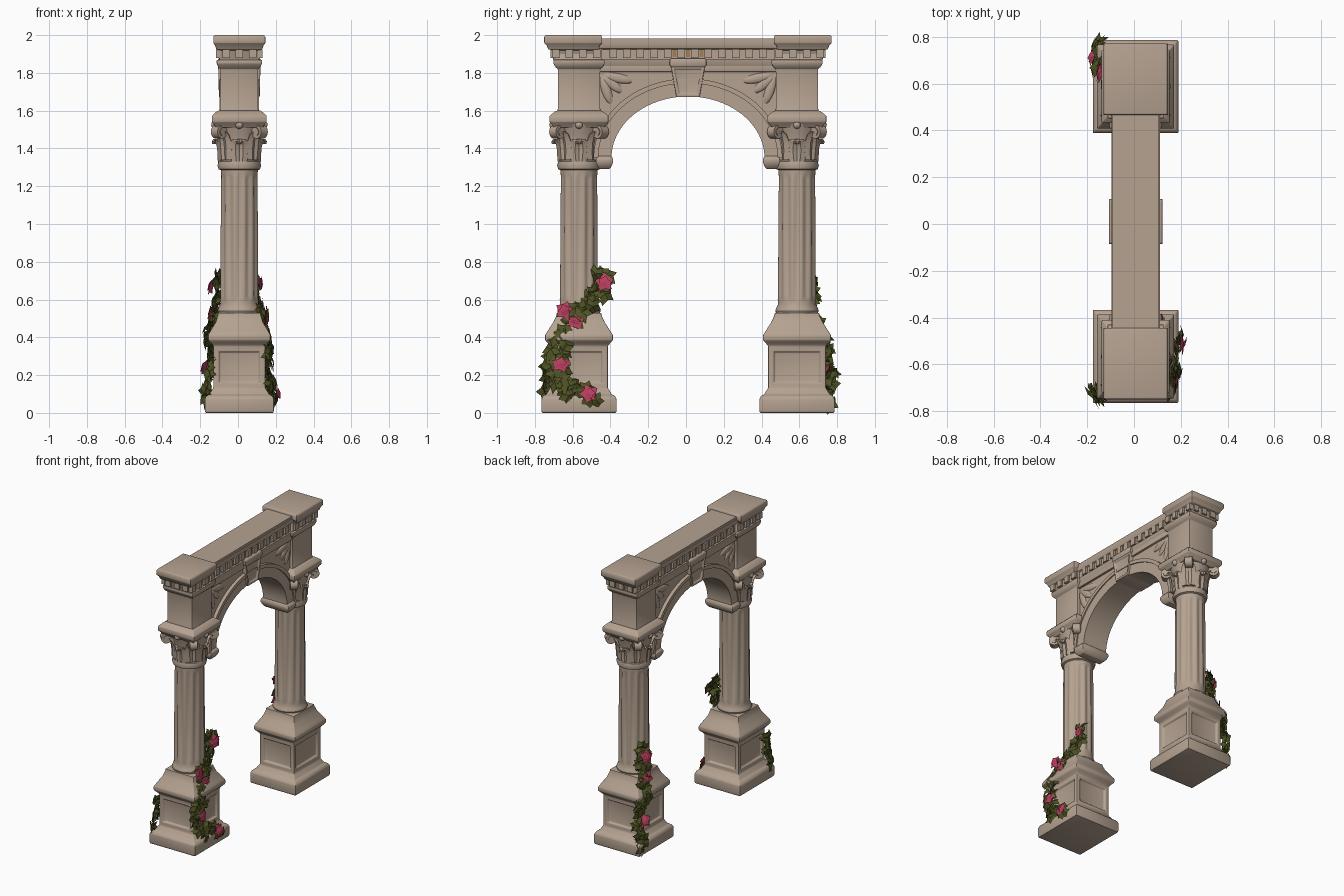
import bpy, bmesh, math, random
from mathutils import Vector, Matrix

if "Cube" in bpy.data.objects:
    bpy.data.objects.remove(bpy.data.objects["Cube"])
random.seed(4)

def material(name, rgb):
    m = bpy.data.materials.new(name)
    m.diffuse_color = (*rgb, 1)
    m.use_nodes = True
    m.node_tree.nodes["Principled BSDF"].inputs["Base Color"].default_value = m.diffuse_color
    return m

STONE = material("warm_stone", (0.46, 0.362, 0.282))
LEAF = material("ivy_green", (0.078, 0.086, 0.018))
PINK = material("flower_pink", (0.50, 0.05, 0.115))
BROWN = material("ochre_brown", (0.36, 0.21, 0.09))
CX, CY = 0.007, 0.0105          # middle of the arch
COLUMNS = [("left", CY - 0.577, 1), ("right", CY + 0.577, -1)]   # name, y, inward direction

def finish(name, bm, mat, bevel=0.0, smooth=True):
    if smooth:
        bmesh.ops.recalc_face_normals(bm, faces=bm.faces)
    if bevel:
        edges = [e for e in bm.edges if len(e.link_faces) == 2 and e.calc_face_angle(0) > 0.5]
        bmesh.ops.bevel(bm, geom=edges, offset=bevel, segments=2, profile=0.5,
                        affect='EDGES', clamp_overlap=True)
    me = bpy.data.meshes.new(name)
    bm.to_mesh(me)
    bm.free()
    me.materials.append(mat)
    if smooth:
        me.shade_smooth()
        me.set_sharp_from_angle(angle=math.radians(35))
    ob = bpy.data.objects.new(name, me)
    bpy.context.collection.objects.link(ob)
    return ob

def loft(bm, rings):
    vs = [[bm.verts.new(p) for p in r] for r in rings]
    n = len(vs[0])
    faces = [bm.faces.new((a[i], a[(i + 1) % n], b[(i + 1) % n], b[i]))
             for a, b in zip(vs, vs[1:]) for i in range(n)]
    bm.faces.new(vs[0][::-1])
    bm.faces.new(vs[-1])
    return faces

def stack(bm, cx, cy, levels):
    return loft(bm, [[(cx - a, cy - b, z), (cx + a, cy - b, z), (cx + a, cy + b, z), (cx - a, cy + b, z)]
                     for z, a, b in levels])

def box(bm, cx, cy, z0, z1, hx, hy):
    stack(bm, cx, cy, [(z0, hx, hy), (z1, hx, hy)])

def acanthus(bm, cx, cy, ang, z0, r0, h, w, curl):
    # leaf that climbs the bell and rolls outward at its tip
    d, s = Vector((math.cos(ang), math.sin(ang), 0)), Vector((-math.sin(ang), math.cos(ang), 0))
    prof = [(0, 0, .8), (.05, .35, 1), (.15, .65, 1), (.45, .9, .9), (.8, 1, .7), (1.05, .9, .45), (1, .78, .2)]
    rings = []
    for o, u, k in prof:
        c = Vector((cx, cy, z0 + u * h)) + d * (r0 + o * curl)
        back = c - d * .02
        rings.append([c - s * w * k, c + d * .012 - s * w * k * .4, c + d * .004,
                      c + d * .012 + s * w * k * .4, c + s * w * k, back + s * w * k * .7, back - s * w * k * .7])
    loft(bm, rings)

for side, cy, inward in COLUMNS:
    # pedestal with sunken panels on all four dado faces
    bm = bmesh.new()
    lv = [(0, .18, .196), (.012, .183, .199), (.075, .183, .199), (.092, .172, .188), (.098, .158, .173),
          (.118, .147, .162), (.13, .138, .153), (.355, .138, .153), (.37, .15, .166), (.385, .165, .18),
          (.412, .165, .18), (.435, .152, .165), (.48, .125, .136), (.52, .114, .118), (.53, .114, .118)]
    faces = stack(bm, CX, cy, lv)
    dado = faces[24:28]
    bmesh.ops.recalc_face_normals(bm, faces=bm.faces)
    bmesh.ops.inset_individual(bm, faces=dado, thickness=.04)
    bmesh.ops.inset_individual(bm, faces=dado, thickness=.01, depth=-.014)
    finish(side + "_pedestal", bm, STONE, .005)

    # fluted shaft with base and neck rings
    bm = bmesh.new()
    N, rings = 12 * 8, []
    for z, r, dep in [(.52, .108, 0), (.54, .115, 0), (.56, .108, 0), (.575, .1, 0), (.60, .102, .0), (.62, .103, .009),
                      (.95, .102, .009), (1.24, .099, .009), (1.26, .097, 0), (1.285, .098, 0),
                      (1.29, .11, 0), (1.31, .116, 0), (1.33, .11, 0), (1.335, .1, 0)]:
        ring = []
        for i in range(N):
            a = 2 * math.pi * i / N
            q = r - dep * (.5 + .5 * math.cos(a * 12))
            ring.append((CX + q * math.cos(a), cy + q * math.sin(a), z))
        rings.append(ring)
    loft(bm, rings)
    finish(side + "_shaft", bm, STONE)

    # capital: bell, broad leaves, corner scrolls
    bm = bmesh.new()
    loft(bm, [[(CX + r * math.cos(i * math.pi / 16), cy + r * math.sin(i * math.pi / 16), z) for i in range(32)]
              for z, r in [(1.32, .1), (1.42, .107), (1.48, .12), (1.53, .138)]])
    for k in range(4):
        acanthus(bm, CX, cy, k * math.pi / 2, 1.33, .102, .12, .05, .03)
        acanthus(bm, CX, cy, (k + .5) * math.pi / 2, 1.34, .104, .15, .05, .05)
    for sx in (-1, 1):
        for sy in (-1, 1):
            ang = math.atan2(sy, sx)
            m = (Matrix.Translation((CX + sx * .108, cy + sy * .115, 1.488)) @ Matrix.Rotation(ang, 4, 'Z')
                 @ Matrix.Rotation(math.pi / 2, 4, 'X'))
            for r, d in ((.036, .05), (.02, .06)):
                bmesh.ops.create_cone(bm, cap_ends=True, segments=16, radius1=r, radius2=r, depth=d, matrix=m)
    for ang in range(4):
        m = Matrix.Translation((CX + .128 * math.cos(ang * math.pi / 2), cy + .136 * math.sin(ang * math.pi / 2), 1.525))
        bmesh.ops.create_icosphere(bm, subdivisions=2, radius=.022, matrix=m)
    finish(side + "_capital", bm, STONE)

    # abacus
    bm = bmesh.new()
    stack(bm, CX, cy, [(1.51, .125, .135), (1.525, .132, .142), (1.54, .145, .156), (1.572, .145, .156),
                       (1.592, .125, .132), (1.6, .11, .12)])
    finish(side + "_abacus", bm, STONE, .004)

    # upper pier block, with crowning cap set further outward
    bm = bmesh.new()
    stack(bm, CX, cy, [(1.59, .108, .118), (1.61, .1, .112), (1.82, .1, .112), (1.83, .112, .124), (1.85, .12, .136),
                       (1.868, .12, .136), (1.87, .108, .122), (1.93, .108, .122)])
    finish(side + "_pier_block", bm, STONE, .003)
    bm = bmesh.new()
    stack(bm, CX, cy - inward * .031, [(1.868, .105, .105), (1.92, .11, .11), (1.925, .122, .132), (1.945, .128, .14),
                                       (1.958, .138, .153), (1.99, .138, .153), (2.0, .132, .148)])
    finish(side + "_pier_cap", bm, STONE, .003)

    # dentils around the pier
    bm = bmesh.new()
    for k in range(4):
        for s in (-1, 1):
            box(bm, CX + s * .112, cy - inward * .015 - .108 + k * .072, 1.88, 1.924, .012, .02)
            if k < 3:
                box(bm, CX - .07 + k * .07, cy - inward * .015 + s * .124, 1.88, 1.924, .02, .013)
    finish(side + "_pier_dentils", bm, STONE)

    # impost moulding carrying the arch foot
    bm = bmesh.new()
    stack(bm, CX, cy + inward * .135, [(1.29, .09, .025), (1.305, .103, .037), (1.325, .112, .045),
                                       (1.345, .112, .045), (1.36, .1, .037)])
    finish(side + "_impost", bm, STONE, .004)

# arch geometry: half ellipse grown outward by d
def arch_point(t, d):
    return CY + (.405 + d) * math.cos(t), 1.35 + (.325 + d) * math.sin(t)

TS = [math.pi * i / 40 for i in range(41)]

def arch_band(bm, d0, d1, h):
    rings = []
    for t in TS:
        (y0, z0), (y1, z1) = arch_point(t, d0), arch_point(t, d1)
        rings.append([(CX - h, y0, z0), (CX + h, y0, z0), (CX + h, y1, z1), (CX - h, y1, z1)])
    loft(bm, rings)

# spandrel wall, open below along the arch
bm = bmesh.new()
pts = [(CY + .52, 1.40)] + [arch_point(t, .03) for t in TS] + [(CY - .52, 1.40)]
loft(bm, [[(CX - .08, y, z), (CX + .08, y, z), (CX + .08, y, 1.87), (CX - .08, y, 1.87)] for y, z in pts])
finish("spandrel_wall", bm, STONE)

# stepped archivolt
bm = bmesh.new()
for d0, d1, h in ((0, .075, .096), (.07, .095, .104)):
    arch_band(bm, d0, d1, h)
finish("archivolt", bm, STONE)

# spandrel frame and carved leaf reliefs
bm = bmesh.new()
box(bm, CX, CY, 1.805, 1.85, .095, .47)
for _, cy, inward in COLUMNS:
    box(bm, CX, cy + inward * .08, 1.58, 1.83, .095, .02)
finish("spandrel_frame", bm, STONE, .004)
bm = bmesh.new()
for s in (-1, 1):
    for sx in (-1, 1):
        for ang, length in ((.2, .09), (.7, .075), (1.25, .085)):
            c = (CX + sx * .078, CY + s * (.46 - math.cos(ang) * length), 1.79 - math.sin(ang) * length)
            m = (Matrix.Translation(c) @ Matrix.Rotation(s * ang, 4, 'X')
                 @ Matrix.Diagonal((.013, length * .95, .026, 1)))
            bmesh.ops.create_icosphere(bm, subdivisions=2, radius=1, matrix=m)
finish("spandrel_relief", bm, STONE)

# keystone with sunken faces
bm = bmesh.new()
f = stack(bm, CX, CY, [(1.672, .108, .062), (1.835, .112, .09)])
bmesh.ops.recalc_face_normals(bm, faces=bm.faces)
bmesh.ops.inset_individual(bm, faces=[f[1], f[3]], thickness=.02)
bmesh.ops.inset_individual(bm, faces=[f[1], f[3]], thickness=.008, depth=-.01)
stack(bm, CX, CY, [(1.83, .112, .088), (1.84, .115, .097), (1.868, .115, .097), (1.876, .11, .09)])
finish("keystone", bm, STONE, .004)

# beam cornice over the arch
bm = bmesh.new()
stack(bm, CX, CY, [(1.835, .094, .47), (1.85, .1, .47), (1.87, .103, .47), (1.872, .09, .47), (1.925, .09, .47),
                   (1.93, .098, .47), (1.945, .104, .47), (1.965, .104, .47), (1.967, .1, .47), (1.982, .1, .47)])
finish("beam_cornice", bm, STONE)
bm = bmesh.new()
for k in range(12):
    for s in (-1, 1):
        box(bm, CX + s * .093, CY - .396 + k * .072, 1.88, 1.926, .011, .02)
finish("beam_dentils", bm, STONE)

# small ochre patches in the gaps between dentils
bm = bmesh.new()
for y in (-.072, 0, .072):
    for s in (-1, 1):
        box(bm, CX + s * .0895, CY + y, 1.885, 1.923, .003, .01)
finish("ochre_patches", bm, BROWN)

# climbing plants
def star(bm, c, normal, tip, radii, lift, droop):
    n = normal.normalized()
    u = (tip - n * tip.dot(n)).normalized()
    w = n.cross(u)
    mid = bm.verts.new(c + n * lift)
    k = len(radii)
    ring = [bm.verts.new(c + r * (u * math.cos(2 * math.pi * i / k) + w * math.sin(2 * math.pi * i / k))
                         - n * (droop * r if i % 2 == 0 else 0)) for i, r in enumerate(radii)]
    for i in range(k):
        bm.faces.new((mid, ring[i], ring[(i + 1) % k]))

def jitter(a):
    return Vector([random.uniform(-a, a) for _ in range(3)])

def vine(name, path, out, count, spread, flowers):
    path, out = [Vector(p) for p in path], Vector(out).normalized()
    bm = bmesh.new()
    for i in range(count):
        q = (i + random.random()) / count * (len(path) - 1)
        k = min(int(q), len(path) - 2)
        j = jitter(spread)
        c = path[k].lerp(path[k + 1], q - k) + j - out * j.dot(out) * .7
        c.z = max(c.z, .055)
        size = random.uniform(.042, .058)
        star(bm, c, out + jitter(.5), Vector((0, 0, -1)) + jitter(.8),
             [size * r for r in (1.15, .65, 1, .6, .85, .45, .85, .6, 1, .65)], .01, .25)
    finish(name + "_leaves", bm, LEAF, smooth=False)
    if flowers:
        bm = bmesh.new()
        for p in flowers:
            for r, lift in ((.054, .0), (.036, .01)):
                star(bm, Vector(p) + out * (.012 + lift), out + jitter(.25), Vector((0, 0, 1)) + jitter(.6),
                     [r, r * .66] * 5, .004, .1)
        finish(name + "_flowers", bm, PINK, smooth=False)

vine("front_vine", [(.19, -.48, .10), (.185, -.56, .11), (.17, -.66, .16), (.155, -.685, .27), (.165, -.68, .37),
                    (.15, -.62, .45), (.125, -.59, .54), (.105, -.51, .60), (.09, -.46, .65), (.09, -.45, .74)],
     (1, -.15, .15), 80, .038,
     [(.105, -.43, .69), (.13, -.64, .54), (.135, -.585, .49), (.165, -.66, .26), (.195, -.51, .1)])
vine("back_vine", [(-.18, .75, .06), (-.155, .75, .2), (-.15, .735, .34), (-.155, .70, .43), (-.12, .65, .55),
                   (-.11, .65, .66), (-.105, .66, .74)],
     (-1, .25, .15), 48, .03, [(-.16, .72, .24), (-.13, .65, .52), (-.13, .65, .67)])
vine("corner_vine", [(-.18, -.73, .06), (-.155, -.725, .2), (-.15, -.715, .31)], (-1, -.3, .1), 15, .022, [])
